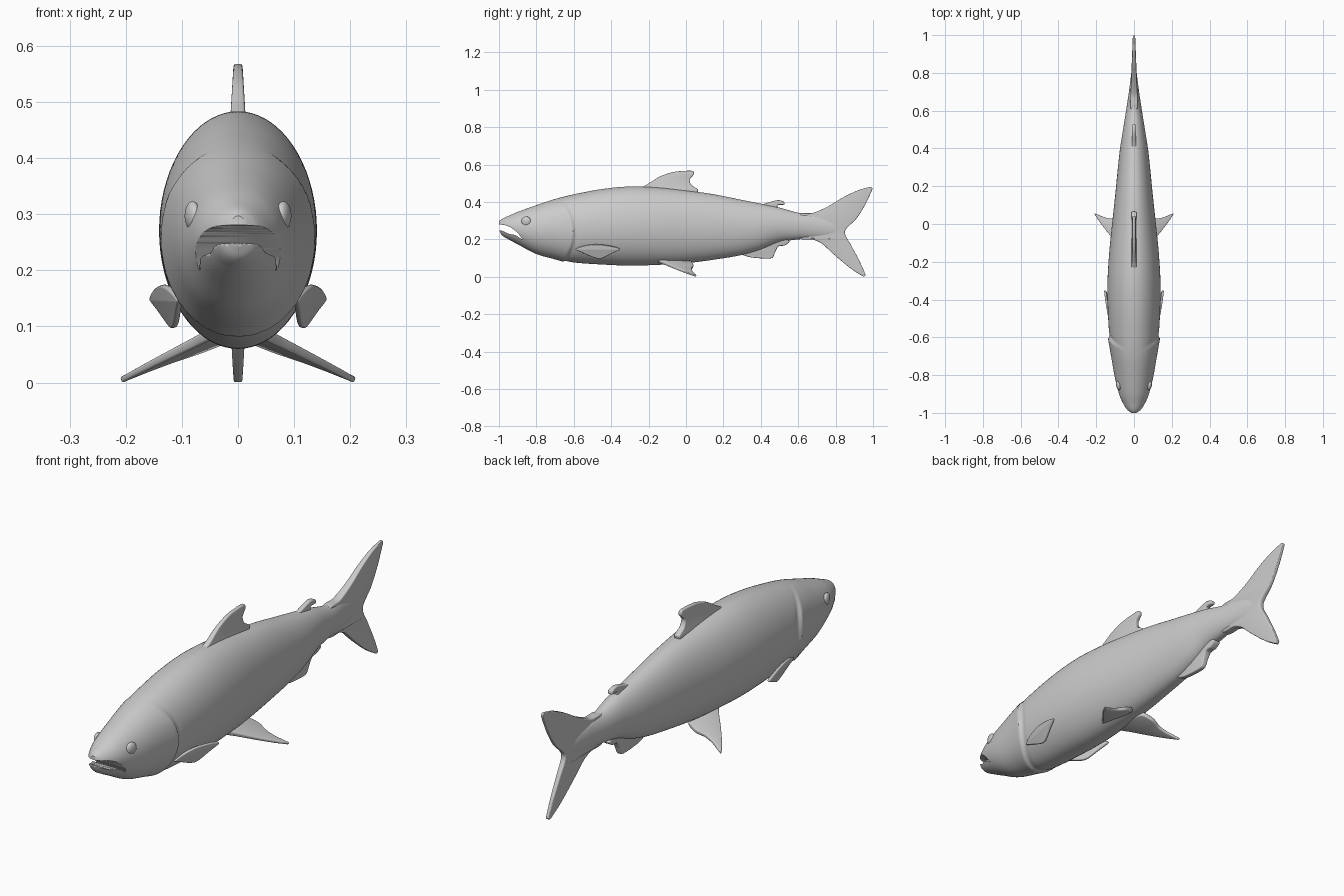
import bpy, bmesh, math
from mathutils import Vector, Matrix

if "Cube" in bpy.data.objects:
    bpy.data.objects.remove(bpy.data.objects["Cube"])

# Body stations: y, top z, bottom z, half width
STATIONS = [
    (-1.0, .297, .25, .014), (-.985, .309, .223, .036), (-.95, .325, .201, .058),
    (-.9, .347, .174, .079), (-.8, .383, .122, .104), (-.7, .416, .096, .12),
    (-.6, .441, .077, .130), (-.45, .469, .066, .139), (-.3, .483, .060, .14),
    (-.15, .478, .064, .131), (0, .462, .073, .116), (.15, .441, .092, .1),
    (.3, .411, .117, .085), (.4, .391, .145, .074), (.5, .37, .184, .058),
    (.6, .343, .2, .042), (.7, .33, .205, .027), (.8, .30, .215, .014), (.84, .27, .235, .007)]


def sample(y):
    """Smooth interpolation through the body stations."""
    S = STATIONS
    i = 0
    while i < len(S) - 2 and y > S[i + 1][0]:
        i += 1

    def slope(j, k):
        a, b = S[max(j - 1, 0)], S[min(j + 1, len(S) - 1)]
        return (b[k] - a[k]) / (b[0] - a[0])
    h = S[i + 1][0] - S[i][0]
    t = (y - S[i][0]) / h
    out = []
    for k in (1, 2, 3):
        out.append((2*t**3 - 3*t*t + 1) * S[i][k] + (t**3 - 2*t*t + t) * h * slope(i, k)
                   + (3*t*t - 2*t**3) * S[i + 1][k] + (t**3 - t*t) * h * slope(i + 1, k))
    return out


def gill_swell(y, z):
    """Raised gill cover that steps down along a curved rear edge."""
    d = y - (-.605 - 2.2 * (z - .24) ** 2)
    fade = max(0, min(1, (.42 - z) / .08))
    if d < 0:
        s = max(0, 1 + d / .16)
        return 1 + .065 * s * s * fade
    return 1 + fade * (.065 * (1 - d / .012) if d < .012 else 0) - fade * .02 * max(0, 1 - abs(d - .02) / .02)


def smooth(ob, angle=40):
    bpy.ops.object.select_all(action='DESELECT')
    ob.select_set(True)
    bpy.context.view_layer.objects.active = ob
    bpy.ops.object.shade_smooth_by_angle(angle=math.radians(angle))


def spline(pts, steps=6):
    """Closed smooth outline through the given points."""
    n, out = len(pts), []
    P = [Vector(p) for p in pts]
    for i in range(n):
        a, b, c, d = P[i - 1], P[i], P[(i + 1) % n], P[(i + 2) % n]
        k = min(1, (c - b).length / max((b - a).length, (d - c).length) * 1.5)
        m1, m2 = (c - a) * .42 * k, (d - b) * .42 * k
        for s in range(steps):
            t = s / steps
            out.append((2*t**3 - 3*t*t + 1) * b + (t**3 - 2*t*t + t) * m1
                       + (3*t*t - 2*t**3) * c + (t**3 - t*t) * m2)
    return out


def plate(name, pts, u, v, origin=(0, 0, 0), half=.009, bevel=.005, taper=None, mirror=False):
    """Round-edged plate from an outline, laid along the axes u and v."""
    cu = bpy.data.curves.new(name, 'CURVE')
    cu.dimensions, cu.fill_mode = '2D', 'BOTH'
    cu.extrude, cu.bevel_depth, cu.bevel_resolution, cu.offset = half - bevel, bevel, 2, -bevel
    line = spline(pts)
    sp = cu.splines.new('POLY')
    sp.points.add(len(line) - 1)
    for p, q in zip(sp.points, line):
        p.co = (q.x, q.y, 0, 1)
    sp.use_cyclic_u = True
    ob = bpy.data.objects.new(name, cu)
    bpy.context.collection.objects.link(ob)
    bpy.ops.object.select_all(action='DESELECT')
    ob.select_set(True)
    bpy.context.view_layer.objects.active = ob
    bpy.ops.object.convert(target='MESH')
    ob = bpy.context.view_layer.objects.active
    u, v = Vector(u).normalized(), Vector(v).normalized()
    w = u.cross(v).normalized()
    o = Vector(origin)
    for vert in ob.data.vertices:
        c = vert.co
        k = taper(c.x, c.y) if taper else 1
        vert.co = o + u * c.x + v * c.y + w * c.z * k
    bm = bmesh.new()
    bm.from_mesh(ob.data)
    bmesh.ops.remove_doubles(bm, verts=bm.verts, dist=.0002)
    bmesh.ops.recalc_face_normals(bm, faces=bm.faces)
    bm.to_mesh(ob.data)
    bm.free()
    if mirror:
        ob.modifiers.new('Mirror', 'MIRROR')
    smooth(ob, 50)
    return ob


# Body loft with gill covers
bm = bmesh.new()
N, M = 72, 230
rings = []
for j in range(M + 1):
    t = j / M
    y = -1 + 1.84 * (t - .12 * math.sin(2 * math.pi * t) / (2 * math.pi) - .3 * t * (1 - t))
    top, bot, hw = sample(y)
    mid, hh = (top + bot) / 2, (top - bot) / 2
    ring = []
    for i in range(N):
        a = 2 * math.pi * i / N
        x, z = hw * math.cos(a), mid + hh * math.sin(a)
        g = gill_swell(y, z)
        ring.append(bm.verts.new((x * g, y, mid + (z - mid) * (1 + (g - 1) * .5))))
    rings.append(ring)
for r, s in zip(rings, rings[1:]):
    for i in range(N):
        bm.faces.new((r[i], r[(i + 1) % N], s[(i + 1) % N], s[i]))
bm.faces.new(rings[0])
bm.faces.new(rings[-1])
bmesh.ops.recalc_face_normals(bm, faces=bm.faces)
me = bpy.data.meshes.new('body')
bm.to_mesh(me)
bm.free()
body = bpy.data.objects.new('body', me)
bpy.context.collection.objects.link(body)

# Mouth cut
cutter = plate('mouth_cutter', [(-1.04, .28), (-.985, .279), (-.945, .268), (-.905, .24), (-.875, .2),
                                (-.91, .222), (-.95, .231), (-.985, .247), (-1.04, .252)],
               (0, 1, 0), (0, 0, 1), half=.2, bevel=0)
cutter.hide_render = True
mod = body.modifiers.new('Mouth', 'BOOLEAN')
mod.operation, mod.solver, mod.object = 'DIFFERENCE', 'EXACT', cutter
smooth(body, 40)
bpy.ops.object.modifier_apply(modifier='Mouth')
bpy.data.objects.remove(cutter)

# Eyes
bpy.ops.mesh.primitive_uv_sphere_add(segments=32, ring_count=16, radius=1)
eye = bpy.context.object
eye.name = 'eyes'
eye.data.transform(Matrix.Translation((.081, -.855, .297)) @ Matrix.Rotation(-.25, 4, 'Z')
                   @ Matrix.Diagonal((.013, .026, .026, 1)))
eye.modifiers.new('Mirror', 'MIRROR')
smooth(eye)

# Fins on the centre plane
Y, Z = (0, 1, 0), (0, 0, 1)
plate('dorsal_fin', [(-.25, .465), (-.2, .499), (-.14, .536), (-.07, .56), (0, .567), (.037, .566),
                     (.042, .548), (.02, .52), (.03, .49), (.065, .466), (.055, .44), (-.1, .43)],
      Y, Z, half=.012, taper=lambda y, z: 1.2 - max(0, z - .46) * 5)
plate('adipose_fin', [(.38, .375), (.44, .397), (.49, .41), (.523, .402), (.525, .386),
                      (.49, .383), (.485, .36), (.42, .35)], Y, Z, half=.011)
plate('anal_fin', [(.27, .14), (.33, .108), (.40, .099), (.46, .101), (.478, .135), (.495, .163),
                   (.528, .168), (.553, .19), (.51, .215), (.4, .22)],
      Y, Z, half=.014, taper=lambda y, z: .8 + max(0, z - .11) * 6)
plate('tail_fin', [(.6, .33), (.68, .342), (.76, .377), (.84, .425), (.92, .463), (.99, .481), (.997, .47),
                   (.955, .38), (.91, .31), (.849, .242), (.885, .165), (.925, .09), (.96, .01),
                   (.95, .001), (.88, .045), (.79, .12), (.73, .175), (.68, .199), (.6, .21)],
      Y, Z, half=.02, bevel=.006, taper=lambda y, z: max(.25, 1 - max(0, y - .65) * 2))

# Paired fins
plate('pectoral_fins', [(0, 0), (.05, .02), (.11, .027), (.18, .02), (.243, .002), (.2, -.022),
                        (.14, -.052), (.1, -.046), (.04, -.02)],
      (.2, .98, 0), (.3, 0, .95), (.104, -.59, .148), half=.006, bevel=.004, mirror=True)
plate('pelvic_fins', [(-.02, -.02), (.04, .04), (.1, .095), (.16, .145), (.205, .175), (.2, .155),
                      (.185, .115), (.18, .075), (.19, .03), (.17, -.02)],
      (0, 1, -.1), (.155, 0, -.06), (.045, -.15, .088), half=.009, mirror=True,
      taper=lambda y, v: 1.1 - v * 3)
